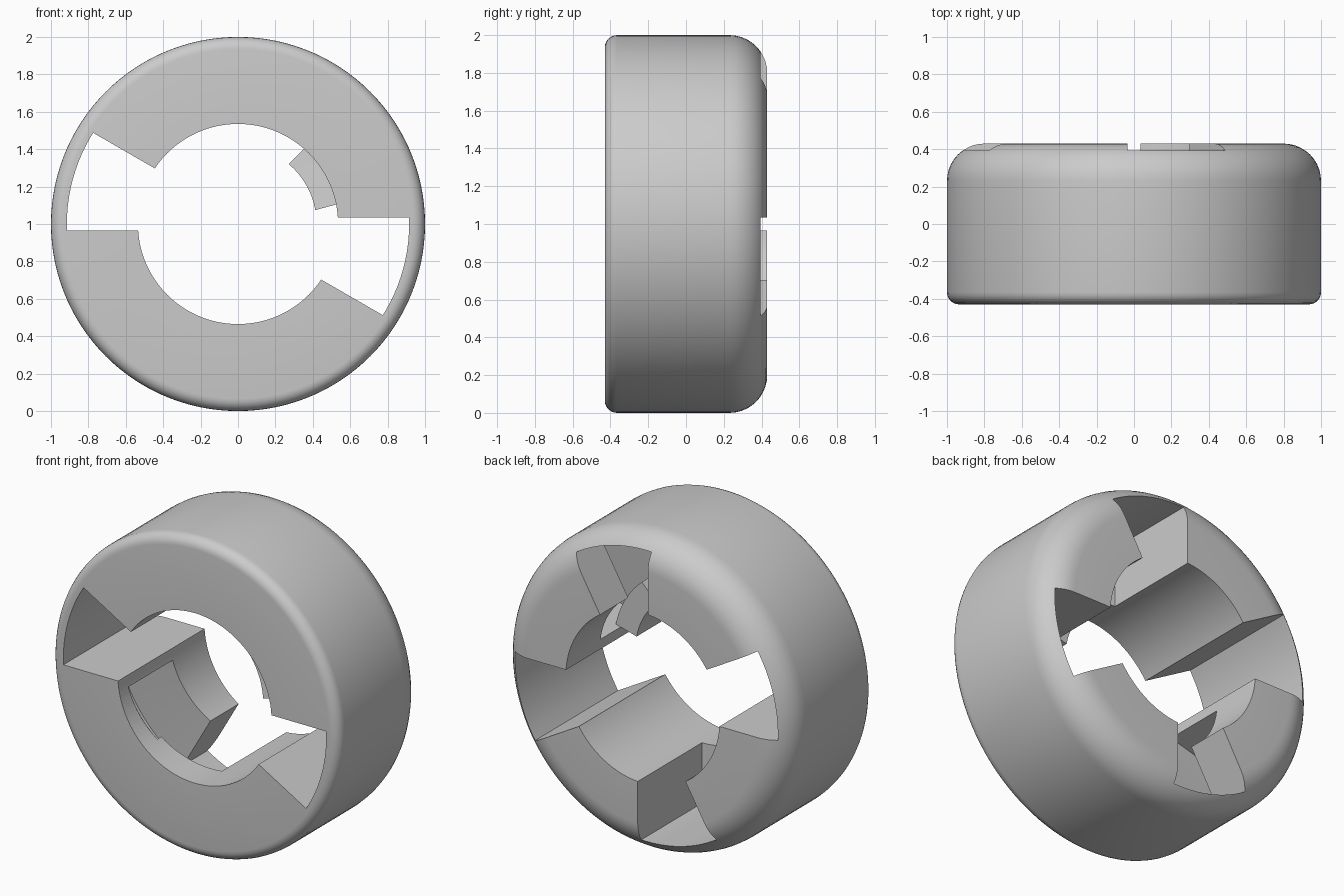
import bpy, bmesh, math

cube = bpy.data.objects.get("Cube")
if cube:
    bpy.data.objects.remove(cube, do_unlink=True)

OUTER, BORE, TRACK = 1.0, 0.535, 0.915   # radii
HALF = 0.43                              # half depth along y
PAD = 0.035                              # clearance beside every cut
STEP = 3                                 # degrees per cut facet

grey = bpy.data.materials.new("matte_grey")
grey.use_nodes = True
grey.diffuse_color = (0.6, 0.6, 0.6, 1)
grey.node_tree.nodes["Principled BSDF"].inputs["Base Color"].default_value = (0.6, 0.6, 0.6, 1)


def make_object(name, bm):
    bmesh.ops.recalc_face_normals(bm, faces=bm.faces)
    mesh = bpy.data.meshes.new(name)
    bm.to_mesh(mesh)
    bm.free()
    obj = bpy.data.objects.new(name, mesh)
    bpy.context.collection.objects.link(obj)
    mesh.materials.append(grey)
    return obj


def polar(bm, r, degrees, y):
    a = math.radians(degrees)
    return bm.verts.new((r * math.cos(a), y, 1 + r * math.sin(a)))


def skin(bm, loops, closed):
    """Bridge matching vertex loops, capping the ends if open."""
    pairs = list(zip(loops, loops[1:]))
    if closed:
        pairs.append((loops[-1], loops[0]))
    else:
        bm.faces.new(loops[0])
        bm.faces.new(loops[-1])
    for a, b in pairs:
        for i in range(len(a)):
            j = (i + 1) % len(a)
            bm.faces.new((a[i], a[j], b[j], b[i]))


def arc(r, y, radius, start, end, steps):
    angles = [math.radians(start + (end - start) * i / steps) for i in range(steps + 1)]
    return [(r + radius * math.cos(a), y + radius * math.sin(a)) for a in angles]


# Ring body: lathed section, small front round and large back round
def ring_body(front_round=0.065, back_round=0.2, segments=120):
    section = [(BORE, HALF), (BORE, -HALF)]
    section += arc(OUTER - front_round, front_round - HALF, front_round, -90, 0, 6)
    section += arc(OUTER - back_round, HALF - back_round, back_round, 0, 90, 10)
    bm = bmesh.new()
    loops = [[polar(bm, r, 360 * i / segments, y) for r, y in section] for i in range(segments)]
    skin(bm, loops, True)
    return make_object("bayonet_ring", bm)


# Sector cutter: straight ends offset from the radii, front and back may climb
def sector(name, start, end, front, back, outer=TRACK, inner=0.42):
    def angle(r, i, count):
        shift = math.degrees(math.asin(PAD / r))
        if i == 0:
            return start - shift
        if i == count - 1:
            return end + shift
        return start + (i - 1) * STEP

    bm = bmesh.new()
    count = (end - start) // STEP + 3
    loops = []
    for i in range(count):
        a, b = angle(inner, i, count), angle(outer, i, count)
        mid = angle(BORE, i, count) % 180
        loops.append([polar(bm, inner, a, front(mid)), polar(bm, outer, b, front(mid)),
                      polar(bm, outer, b, back(mid)), polar(bm, inner, a, back(mid))])
    skin(bm, loops, False)
    cutter = make_object(name, bm)
    cutter.hide_render = True
    return cutter


def level(y):
    return lambda degrees: y


def climb(y):
    return lambda degrees: y + 0.0011 * (degrees - 11)


ring = ring_body()
cutters = []
for turn in (0, 180):
    # Through slots, rear entry notches, climbing tracks and a shallow groove
    cutters.append(sector("through_slot", 150 + turn, 180 + turn, level(-0.6), level(0.6)))
    cutters.append(sector("entry_notch", 60 + turn, 90 + turn, level(0), level(0.6)))
    cutters.append(sector("locking_track", 15 + turn, 90 + turn, climb(-0.3), climb(0.1)))
    cutters.append(sector("stop_groove", 15 + turn, 45 + turn, climb(-0.34), level(-0.1), 0.57))

bpy.context.view_layer.objects.active = ring
for cutter in cutters:
    cut = ring.modifiers.new(cutter.name, "BOOLEAN")
    cut.operation = "DIFFERENCE"
    cut.solver = "EXACT"
    cut.object = cutter
    bpy.ops.object.modifier_apply(modifier=cut.name)
    bpy.data.objects.remove(cutter, do_unlink=True)

# Smooth round surfaces, crisp cut edges
bpy.ops.object.select_all(action="DESELECT")
ring.select_set(True)
bpy.ops.object.shade_smooth_by_angle(angle=math.radians(25))
